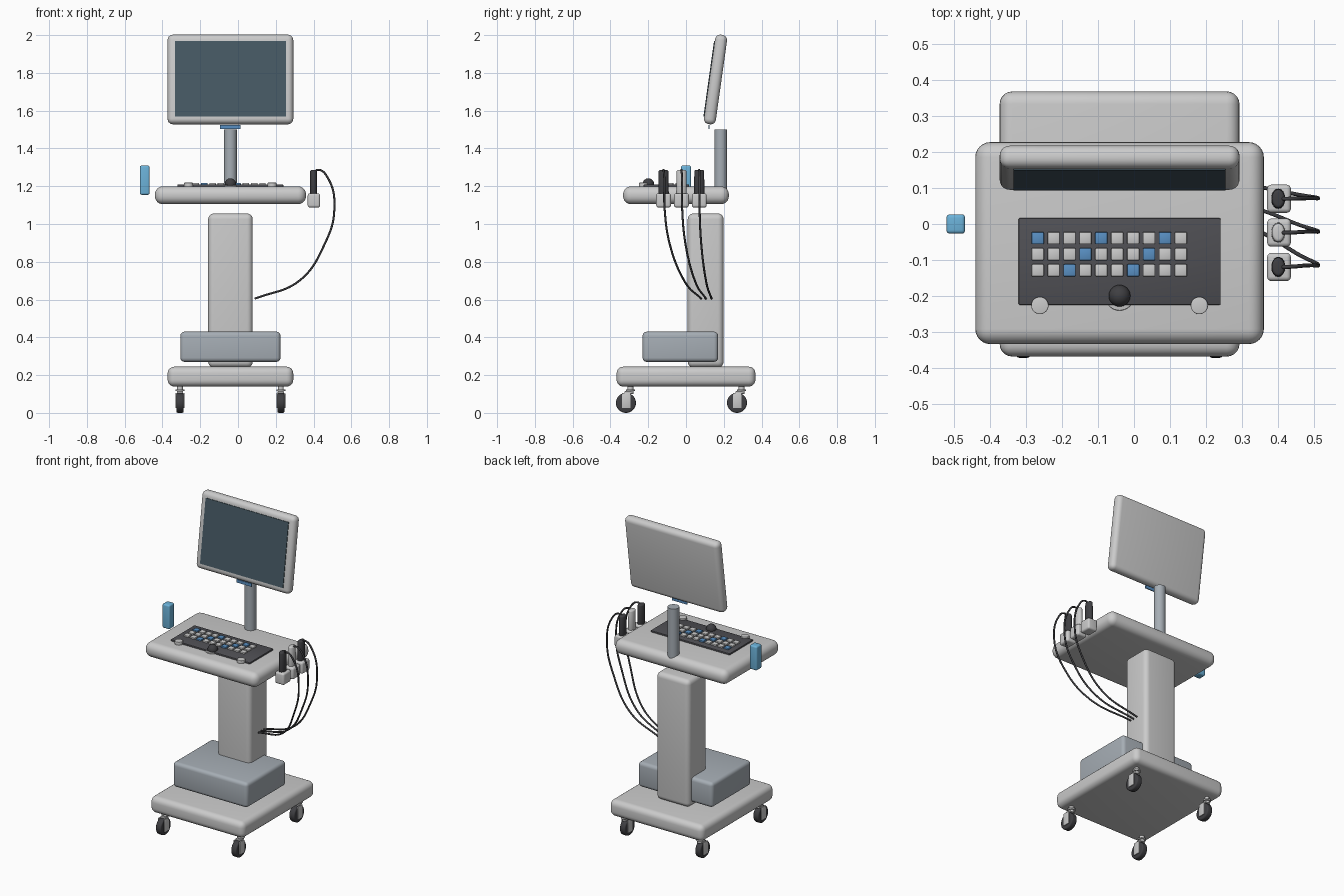
import bpy, bmesh
from math import radians
from mathutils import Matrix, Vector

if "Cube" in bpy.data.objects:
    bpy.data.objects.remove(bpy.data.objects["Cube"])


def material(name, rgb):
    m = bpy.data.materials.new(name)
    m.diffuse_color = (*rgb, 1)
    m.use_nodes = True
    m.node_tree.nodes["Principled BSDF"].inputs["Base Color"].default_value = m.diffuse_color
    return m


DARK = material("dark_plastic", (0.05, 0.05, 0.055))
PANEL = material("panel_grey", (0.08, 0.08, 0.09))
GLASS = material("screen_glass", (0.06, 0.10, 0.125))
BLUE = material("key_blue", (0.10, 0.28, 0.55))
SKY = material("handle_blue", (0.15, 0.45, 0.70))
STEEL = material("steel_grey", (0.38, 0.42, 0.46))


def finish(bm, name, mat, bevel=0, segments=4):
    if bevel:
        edges = [e for e in bm.edges if e.calc_face_angle(0) > radians(40)]
        bmesh.ops.bevel(bm, geom=edges, offset=bevel, segments=segments,
                        profile=0.5, affect='EDGES', clamp_overlap=True)
    mesh = bpy.data.meshes.new(name)
    bm.to_mesh(mesh)
    bm.free()
    for p in mesh.polygons:
        p.use_smooth = True
    mesh.set_sharp_from_angle(angle=radians(35))
    if mat:
        mesh.materials.append(mat)
    ob = bpy.data.objects.new(name, mesh)
    bpy.context.collection.objects.link(ob)
    return ob


def box(name, center, size, mat=None, bevel=0, segments=4):
    bm = bmesh.new()
    bmesh.ops.create_cube(bm, size=1)
    bmesh.ops.scale(bm, vec=size, verts=bm.verts)
    ob = finish(bm, name, mat, bevel, segments)
    ob.location = center
    return ob


def cylinder(name, center, radius, depth, mat=None, bevel=0, axis='Z', scale=(1, 1, 1), top=1):
    bm = bmesh.new()
    bmesh.ops.create_cone(bm, cap_ends=True, segments=32, radius1=radius,
                          radius2=radius * top, depth=depth)
    bmesh.ops.scale(bm, vec=scale, verts=bm.verts)
    if axis == 'X':
        bmesh.ops.rotate(bm, matrix=Matrix.Rotation(radians(90), 3, 'Y'), verts=bm.verts)
    ob = finish(bm, name, mat, bevel, 3)
    ob.location = center
    return ob


CX = -0.04  # centre line of the cart

# Cart body
box("base", (CX, 0, 0.192), (0.665, 0.735, 0.105), None, 0.035, 5)
box("column", (CX, 0.104, 0.648), (0.236, 0.19, 0.815), None, 0.03, 5)
box("processing_unit", (CX, -0.03, 0.35), (0.53, 0.40, 0.16), STEEL, 0.022)
box("control_tray", (CX, -0.053, 1.152), (0.80, 0.56, 0.094), None, 0.042, 6)
cylinder("monitor_post", (CX, 0.184, 1.33), 0.034, 0.34, STEEL)

# Monitor, tilted back
tilt = Matrix.Rotation(radians(-8), 4, 'X')
mc = Vector((CX, 0.156, 1.765))
for name, off, size, mat, bev in (
        ("monitor_housing", (0, 0, 0), (0.665, 0.064, 0.478), None, 0.028),
        ("monitor_screen", (0, -0.032, 0), (0.588, 0.008, 0.404), GLASS, 0)):
    ob = box(name, (0, 0, 0), size, mat, bev, 5)
    ob.matrix_world = Matrix.Translation(mc) @ tilt @ Matrix.Translation(off)
box("monitor_label_plate", (CX, 0.121, 1.514), (0.108, 0.006, 0.02), BLUE)

# Control panel with keys, trackball and knobs
box("keyboard_panel", (CX, -0.104, 1.203), (0.56, 0.24, 0.012), PANEL, 0.003, 2)
for r in range(3):
    for c in range(10):
        box(f"key_{r}_{c}", (-0.267 + c * 0.0441, -0.039 - r * 0.0447, 1.211),
            (0.034, 0.034, 0.014), BLUE if (r + c) % 4 == 0 else None, 0.003, 2)
cylinder("trackball_ring", (CX, -0.2, 1.199), 0.04, 0.012, None, 0.002)
bm = bmesh.new()
bmesh.ops.create_uvsphere(bm, u_segments=32, v_segments=16, radius=0.03)
finish(bm, "trackball", DARK).location = (CX, -0.199, 1.212)
for s in (-1, 1):
    cylinder("knob", (CX + s * 0.221, -0.226, 1.206), 0.024, 0.025, None, 0.003)

# Side handle
box("side_handle", (-0.494, 0, 1.232), (0.052, 0.054, 0.155), SKY, 0.01)

# Probes, holders and cables
CABLE = [(0.40, 0, 1.27), (0.425, 0, 1.287), (0.475, 0.02, 1.245), (0.51, 0.03, 1.077),
         (0.457, 0.17, 0.89), (0.325, 0.55, 0.70), (0.09, 1, 0.605)]
for i, (y, y_end) in enumerate(((-0.119, 0.08), (-0.024, 0.105), (0.07, 0.135))):
    box(f"probe_holder_{i}", (0.402, y, 1.125), (0.066, 0.078, 0.075), None, 0.012)
    cylinder(f"probe_{i}", (0.40, y, 1.22), 0.028, 0.132, None if i == 1 else DARK,
             0.008, scale=(0.7, 1, 1), top=0.92)
    cu = bpy.data.curves.new(f"probe_cable_{i}", 'CURVE')
    cu.dimensions = '3D'
    cu.bevel_depth = 0.0055
    cu.bevel_resolution = 2
    cu.use_fill_caps = True
    cu.materials.append(DARK)
    sp = cu.splines.new('BEZIER')
    sp.bezier_points.add(len(CABLE) - 1)
    for p, (x, t, z) in zip(sp.bezier_points, CABLE):
        p.co = (x, y + t * (y_end - y), z)
        p.handle_left_type = p.handle_right_type = 'AUTO'
    bpy.context.collection.objects.link(bpy.data.objects.new(cu.name, cu))

# Casters
for sx in (-1, 1):
    for sy in (-1, 1):
        x, y = CX + sx * 0.267, sy * 0.294
        cylinder("caster_stem", (x, y, 0.126), 0.015, 0.05)
        cylinder("caster_collar", (x, y, 0.12), 0.024, 0.01, None, 0.002)
        cylinder("caster_wheel", (x, y - 0.024, 0.053), 0.053, 0.038, DARK, 0.008, 'X')
        box("caster_bridge", (x, y - 0.012, 0.109), (0.034, 0.04, 0.012), None, 0.003, 2)
        for s in (-1, 1):
            box("caster_fork", (x + s * 0.0205, y - 0.022, 0.065), (0.006, 0.046, 0.08), None, 0.002, 2)
